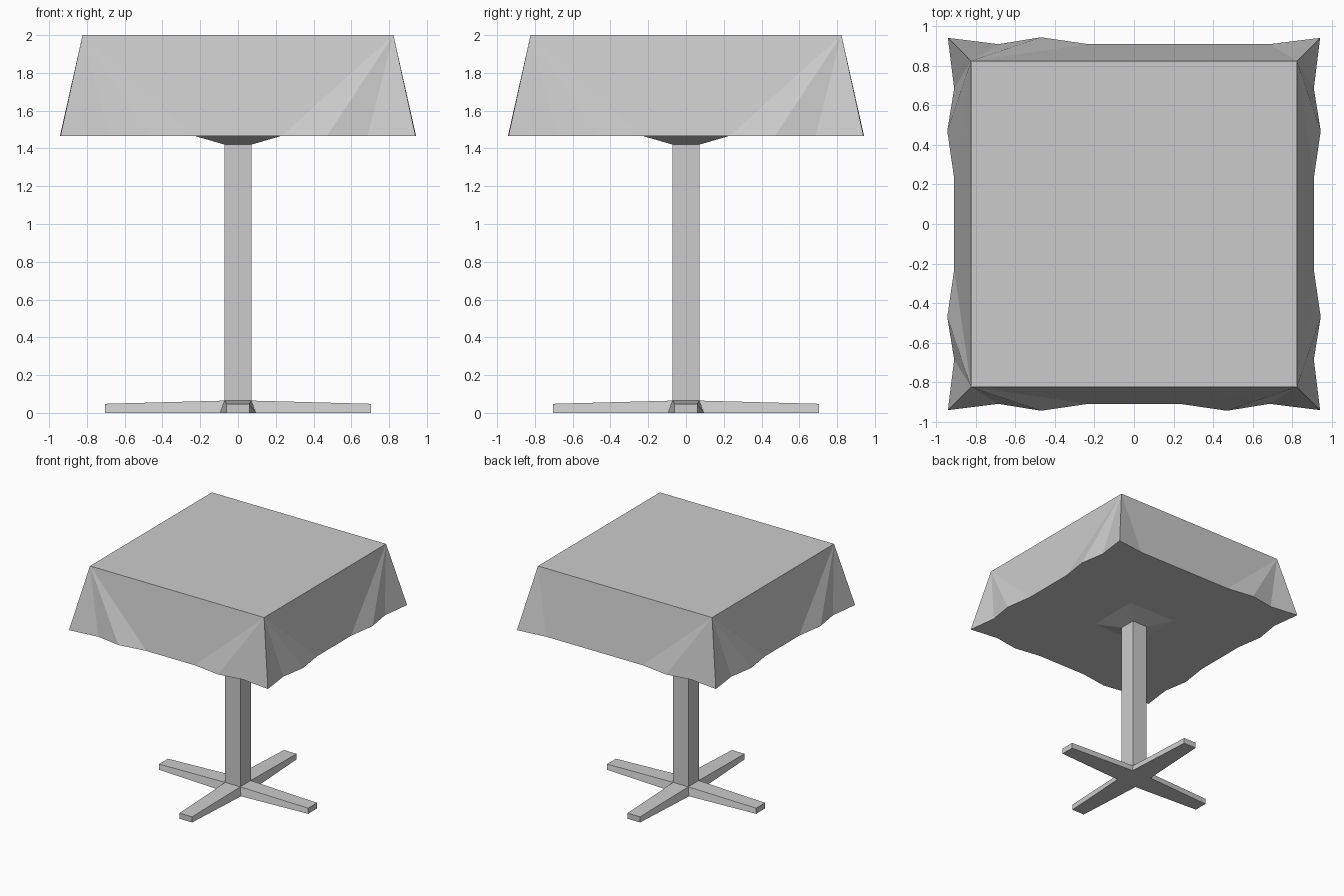
import bpy, bmesh
from mathutils import Matrix

if "Cube" in bpy.data.objects:
    bpy.data.objects.remove(bpy.data.objects["Cube"])


def finish(bm, name):
    bmesh.ops.remove_doubles(bm, verts=bm.verts, dist=1e-4)
    bmesh.ops.recalc_face_normals(bm, faces=bm.faces)
    mesh = bpy.data.meshes.new(name)
    bm.to_mesh(mesh)
    bm.free()
    obj = bpy.data.objects.new(name, mesh)
    bpy.context.collection.objects.link(obj)
    return obj


def frustum(name, half_low, z_low, half_high, z_high):
    bm = bmesh.new()
    bmesh.ops.create_cube(bm, size=2)
    for v in bm.verts:
        h, z = (half_high, z_high) if v.co.z > 0 else (half_low, z_low)
        v.co = (v.co.x * h, v.co.y * h, z)
    return finish(bm, name)


# Tablecloth: each side fans from the top corners down to a wavy hem
TOP, TOP_Z, HEM_Z = 0.823, 2.0, 1.465
fold = [(0.94, 0.94), (0.685, 0.908), (0.47, 0.943), (0.23, 0.908)]
flat_fold = [fold[0], fold[1]]          # the back right end has no wave
bm = bmesh.new()
hem = []
for i in range(4):                      # front, right, back, left
    rot = Matrix.Rotation(i * 1.5707963, 4, 'Z')

    def vert(x, y, z):
        return bm.verts.new(rot @ Matrix.Translation((x, y, z)).translation)

    start = flat_fold if i == 2 else fold
    left = [vert(-x, -y, HEM_Z) for x, y in start]
    right = [vert(x, -y, HEM_Z) for x, y in fold]
    a, b = vert(-TOP, -TOP, TOP_Z), vert(TOP, -TOP, TOP_Z)
    for corner, points in ((a, left), (b, right)):
        for p, q in zip(points, points[1:]):
            bm.faces.new((corner, p, q))
    bm.faces.new((a, left[-1], right[-1], b))
    hem += left + right[::-1]
bmesh.ops.remove_doubles(bm, verts=bm.verts, dist=1e-4)
# Close the top and the underside
bmesh.ops.holes_fill(bm, edges=[e for e in bm.edges if e.is_boundary], sides=0)
finish(bm, "tablecloth")

# Mounting plate and column
frustum("mounting_plate", 0.07, 1.42, 0.225, HEM_Z)
frustum("column", 0.071, 0.03, 0.071, 1.42)

# Cross foot: hub plus four tapering arms
frustum("foot_hub", 0.095, 0.0, 0.071, 0.065)
for i, side in enumerate(("right", "back", "left", "front")):
    bm = bmesh.new()
    bmesh.ops.create_cube(bm, size=2)
    for v in bm.verts:
        tip, high = v.co.x > 0, v.co.z > 0
        root = 0.071 if high else 0.095
        v.co = (0.705 if tip else root,
                v.co.y * (0.06 if tip else root),
                (0.048 if tip else 0.065) if high else 0.0)
    bm.transform(Matrix.Rotation(i * 1.5707963, 4, 'Z'))
    finish(bm, side + "_foot_arm")
